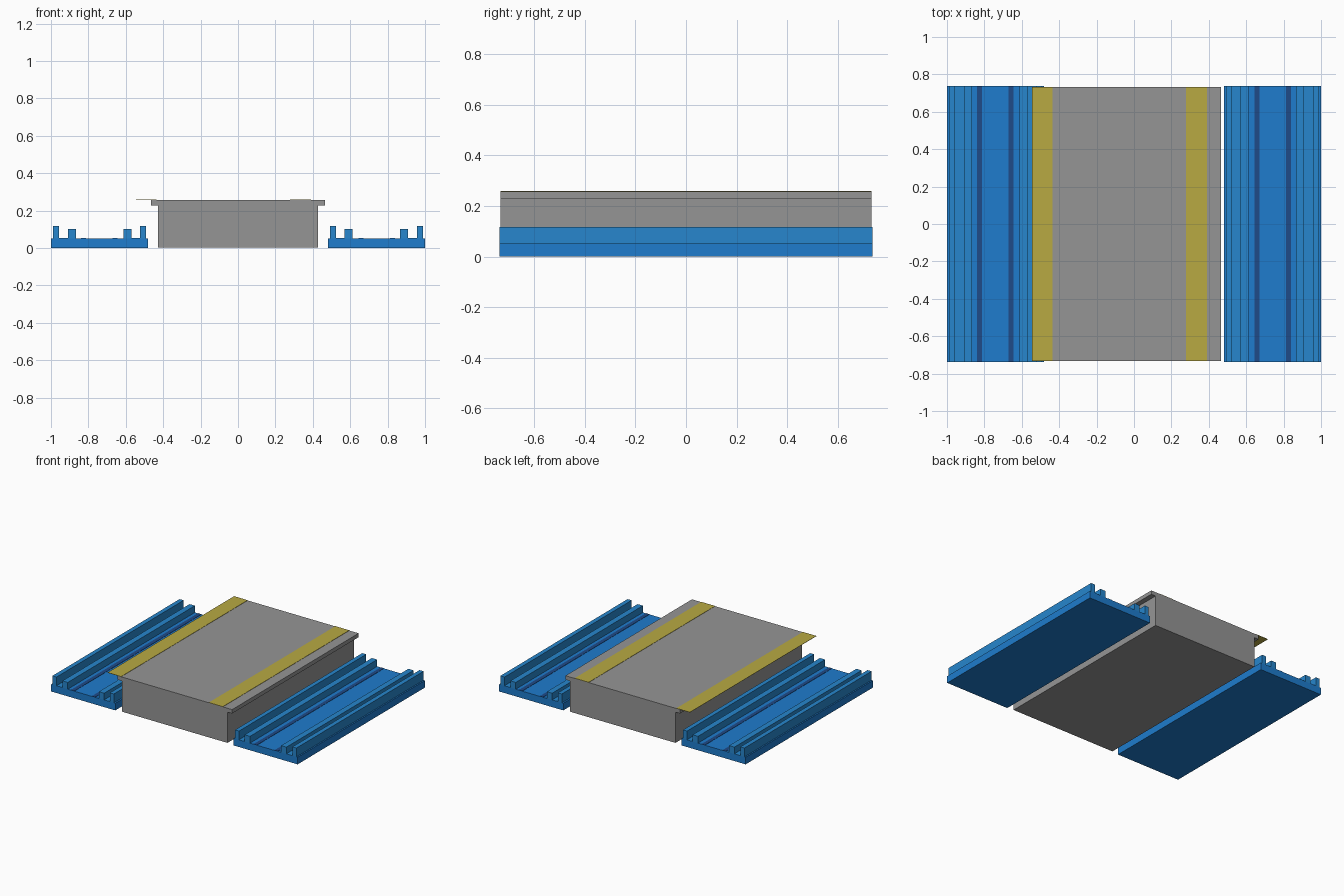
import bpy

# Remove the default cube
if "Cube" in bpy.data.objects:
    bpy.data.objects.remove(bpy.data.objects["Cube"], do_unlink=True)


def material(name, rgb):
    m = bpy.data.materials.new(name)
    m.use_nodes = True
    color = (*rgb, 1)
    m.diffuse_color = color
    m.node_tree.nodes["Principled BSDF"].inputs["Base Color"].default_value = color
    return m


GREY = material("concrete grey", (0.30, 0.30, 0.30))
YELLOW = material("safety yellow", (0.48, 0.40, 0.055))
BLUE = material("track blue", (0.013, 0.20, 0.61))
LIGHT_BLUE = material("rail blue", (0.02, 0.24, 0.61))
DARK_BLUE = material("stripe blue", (0.013, 0.07, 0.25))

TRACK_Y = 0.737
PLATFORM_Y = 0.733


def box(name, x0, x1, z0, z1, half_y, mat):
    bpy.ops.mesh.primitive_cube_add(size=1, location=((x0 + x1) / 2, 0, (z0 + z1) / 2))
    o = bpy.context.object
    o.name = name
    o.scale = (x1 - x0, 2 * half_y, z1 - z0)
    bpy.ops.object.transform_apply(location=True, rotation=False, scale=True)
    o.data.materials.append(mat)
    return o


# Platform between the tracks
box("platform_body", -0.428, 0.428, 0.003, 0.228, PLATFORM_Y, GREY)
box("platform_slab", -0.465, 0.465, 0.228, 0.257, PLATFORM_Y, GREY)

# Painted safety strips, one overhanging the slab edge
box("safety_strip_right", -0.545, -0.435, 0.257, 0.259, PLATFORM_Y, YELLOW)
box("safety_strip_left", 0.277, 0.39, 0.257, 0.259, PLATFORM_Y, YELLOW)

# Mirrored track beds with guide walls, rails and dark stripes
WALLS = [("outer_wall", 0.957, 0.99, 0.117), ("outer_rail", 0.866, 0.909, 0.102),
         ("inner_rail", 0.57, 0.613, 0.102), ("inner_wall", 0.492, 0.524, 0.117)]
STRIPES = [("inner_stripe", 0.643, 0.67), ("outer_stripe", 0.812, 0.84)]


def side_box(name, sign, x0, x1, z0, z1, mat):
    a, b = sorted((sign * x0, sign * x1))
    return box(name, a, b, z0, z1, TRACK_Y, mat)


for side, sign in (("left", 1), ("right", -1)):
    side_box(f"{side}_track_bed", sign, 0.48, 1.0, 0, 0.052, BLUE)
    for name, x0, x1, top in WALLS:
        side_box(f"{side}_{name}", sign, x0, x1, 0.052, top, LIGHT_BLUE)
    for name, x0, x1 in STRIPES:
        side_box(f"{side}_{name}", sign, x0, x1, 0.052, 0.054, DARK_BLUE)

    # Lighter floor beside the rails
    for name, x0, x1 in (("outer_floor", 0.909, 0.957), ("inner_floor", 0.524, 0.57)):
        side_box(f"{side}_{name}", sign, x0, x1, 0.052, 0.053, LIGHT_BLUE)
